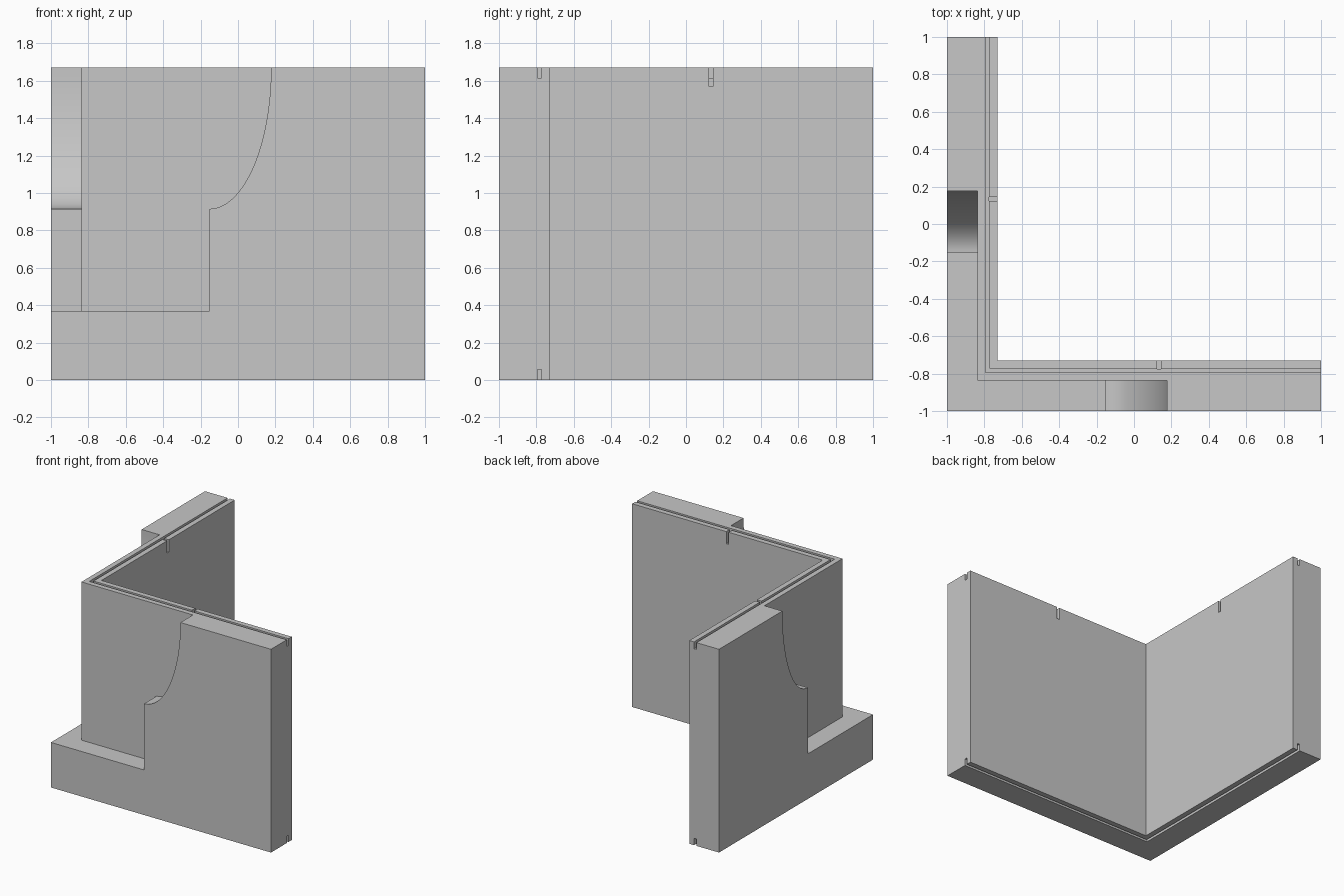
import bpy, bmesh, math
from mathutils import Vector

cube = bpy.data.objects.get("Cube")
if cube:
    bpy.data.objects.remove(cube, do_unlink=True)

# Main dimensions
HEIGHT, LEDGE = 1.67, 0.37
OUTER, CORE_OUT, CORE_IN = -1.0, -0.837, -0.73
GROOVE_OUT, GROOVE_IN, GROOVE_DEPTH = -0.795, -0.773, 0.056
NOTCH_MIN, NOTCH_MAX, NOTCH_BOTTOM = 0.123, 0.145, 1.57

grey = bpy.data.materials.new("plain grey")
grey.use_nodes = True
colour = (0.57, 0.57, 0.57, 1)
grey.diffuse_color = colour
grey.node_tree.nodes["Principled BSDF"].inputs["Base Color"].default_value = colour


def loft(name, rings):
    """Closed solid through a list of matching rings of points."""
    bm = bmesh.new()
    loops = [[bm.verts.new(p) for p in ring] for ring in rings]
    n = len(loops[0])
    for a, b in zip(loops, loops[1:]):
        for i in range(n):
            j = (i + 1) % n
            bm.faces.new((a[i], a[j], b[j], b[i]))
    bm.faces.new(loops[0])
    bm.faces.new(loops[-1])
    bmesh.ops.recalc_face_normals(bm, faces=bm.faces)
    mesh = bpy.data.meshes.new(name)
    bm.to_mesh(mesh)
    bm.free()
    mesh.materials.append(grey)
    obj = bpy.data.objects.new(name, mesh)
    bpy.context.collection.objects.link(obj)
    return obj


def select_only(obj):
    bpy.ops.object.select_all(action="DESELECT")
    obj.select_set(True)
    bpy.context.view_layer.objects.active = obj


# Place a point by distance along a wall, depth through it and height
def on_front(t, d, z):
    return Vector((t, d, z))


def on_side(t, d, z):
    return Vector((d, t, z))


# Core wall: grooved section swept round the mitred corner
top, low = HEIGHT - GROOVE_DEPTH, GROOVE_DEPTH
section = [(CORE_OUT, 0), (GROOVE_OUT, 0), (GROOVE_OUT, low), (GROOVE_IN, low),
           (GROOVE_IN, 0), (CORE_IN, 0), (CORE_IN, HEIGHT), (GROOVE_IN, HEIGHT),
           (GROOVE_IN, top), (GROOVE_OUT, top), (GROOVE_OUT, HEIGHT), (CORE_OUT, HEIGHT)]
core = loft("core_wall", [[on_side(1, d, z) for d, z in section],
                          [Vector((d, d, z)) for d, z in section],
                          [on_front(1, d, z) for d, z in section]])

# Small notches from the inner face into the top groove
for place in (on_front, on_side):
    rings = [[place(t, d, z) for t, d in ((NOTCH_MIN, GROOVE_IN - 0.001), (NOTCH_MAX, GROOVE_IN - 0.001),
                                          (NOTCH_MAX, CORE_IN + 0.05), (NOTCH_MIN, CORE_IN + 0.05))]
             for z in (NOTCH_BOTTOM, HEIGHT + 0.05)]
    cutter = loft("notch_cutter", rings)
    cutter.hide_render = True
    mod = core.modifiers.new("notch", "BOOLEAN")
    mod.operation, mod.solver, mod.object = "DIFFERENCE", "EXACT", cutter
    select_only(core)
    bpy.ops.object.modifier_apply(modifier=mod.name)
    bpy.data.objects.remove(cutter, do_unlink=True)

# Outer facings: low ledge, step and quarter-ellipse sweep up to full height
STEP, RX, RZ, SEGMENTS = -0.153, 0.33, 0.755, 32
curve = []
for i in range(SEGMENTS + 1):
    a = math.pi / 2 * i / SEGMENTS
    curve.append((STEP + RX * math.cos(a), HEIGHT - RZ * math.sin(a)))


def facing_ring(place, d):
    # The corner end follows the depth, which mitres the two facings
    outline = [(d, 0), (1, 0), (1, HEIGHT)] + curve + [(STEP, LEDGE), (d, LEDGE)]
    return [place(t, d, z) for t, z in outline]


for name, place in (("front_facing", on_front), ("side_facing", on_side)):
    facing = loft(name, [facing_ring(place, OUTER), facing_ring(place, CORE_OUT)])
    select_only(facing)
    bpy.ops.object.shade_smooth_by_angle(angle=math.radians(30))
